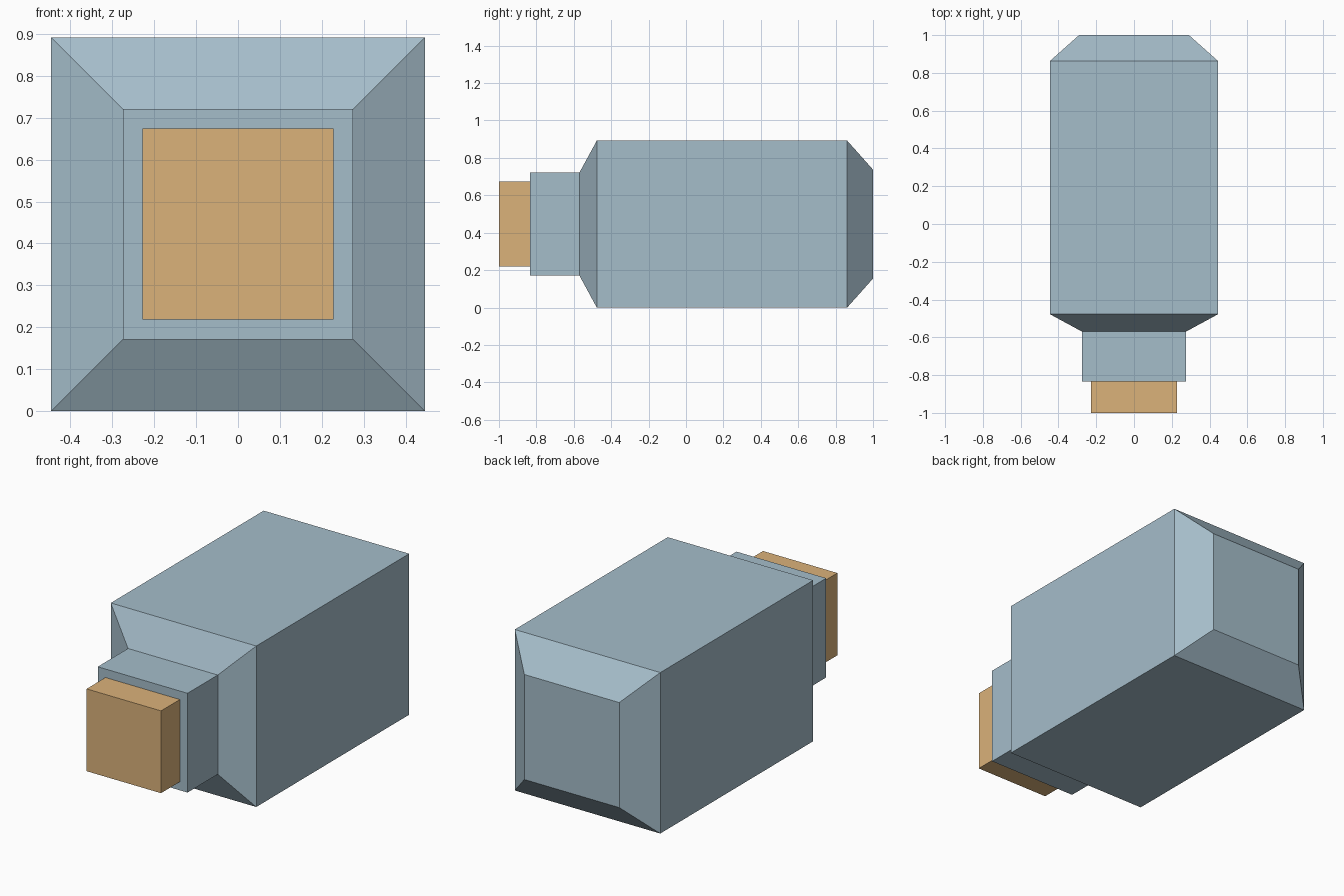
import bpy
import bmesh

if "Cube" in bpy.data.objects:
    bpy.data.objects.remove(bpy.data.objects["Cube"])

CENTRE_Z = 0.446


def flat_material(name, rgb):
    def linear(c):
        c /= 255
        return c / 12.92 if c <= 0.04045 else ((c + 0.055) / 1.055) ** 2.4
    mat = bpy.data.materials.new(name)
    mat.diffuse_color = (*[linear(c) for c in rgb], 1)
    mat.use_nodes = True
    mat.node_tree.nodes["Principled BSDF"].inputs["Base Color"].default_value = mat.diffuse_color
    return mat


def square_loft(name, sections, mat):
    """Join square sections (y, half width) along y and cap both ends."""
    bm = bmesh.new()
    rings = [[bm.verts.new((sx * h, y, CENTRE_Z + sz * h))
              for sx, sz in ((-1, -1), (1, -1), (1, 1), (-1, 1))]
             for y, h in sections]
    for a, b in zip(rings, rings[1:]):
        for i in range(4):
            j = (i + 1) % 4
            bm.faces.new((a[i], a[j], b[j], b[i]))
    bm.faces.new(rings[0])
    bm.faces.new(rings[-1])
    bmesh.ops.recalc_face_normals(bm, faces=bm.faces)
    mesh = bpy.data.meshes.new(name)
    bm.to_mesh(mesh)
    bm.free()
    mesh.materials.append(mat)
    obj = bpy.data.objects.new(name, mesh)
    bpy.context.collection.objects.link(obj)
    return obj


grey_blue = flat_material("grey blue", (165, 189, 202))
tan = flat_material("tan", (219, 178, 122))

# Housing: neck, front shoulder, main block and chamfered back
square_loft("housing", [(-0.835, 0.275), (-0.57, 0.275), (-0.477, 0.446),
                        (0.862, 0.446), (1.0, 0.291)], grey_blue)

# Tan block on the end of the neck
square_loft("front_tip", [(-1.0, 0.228), (-0.835, 0.228)], tan)
